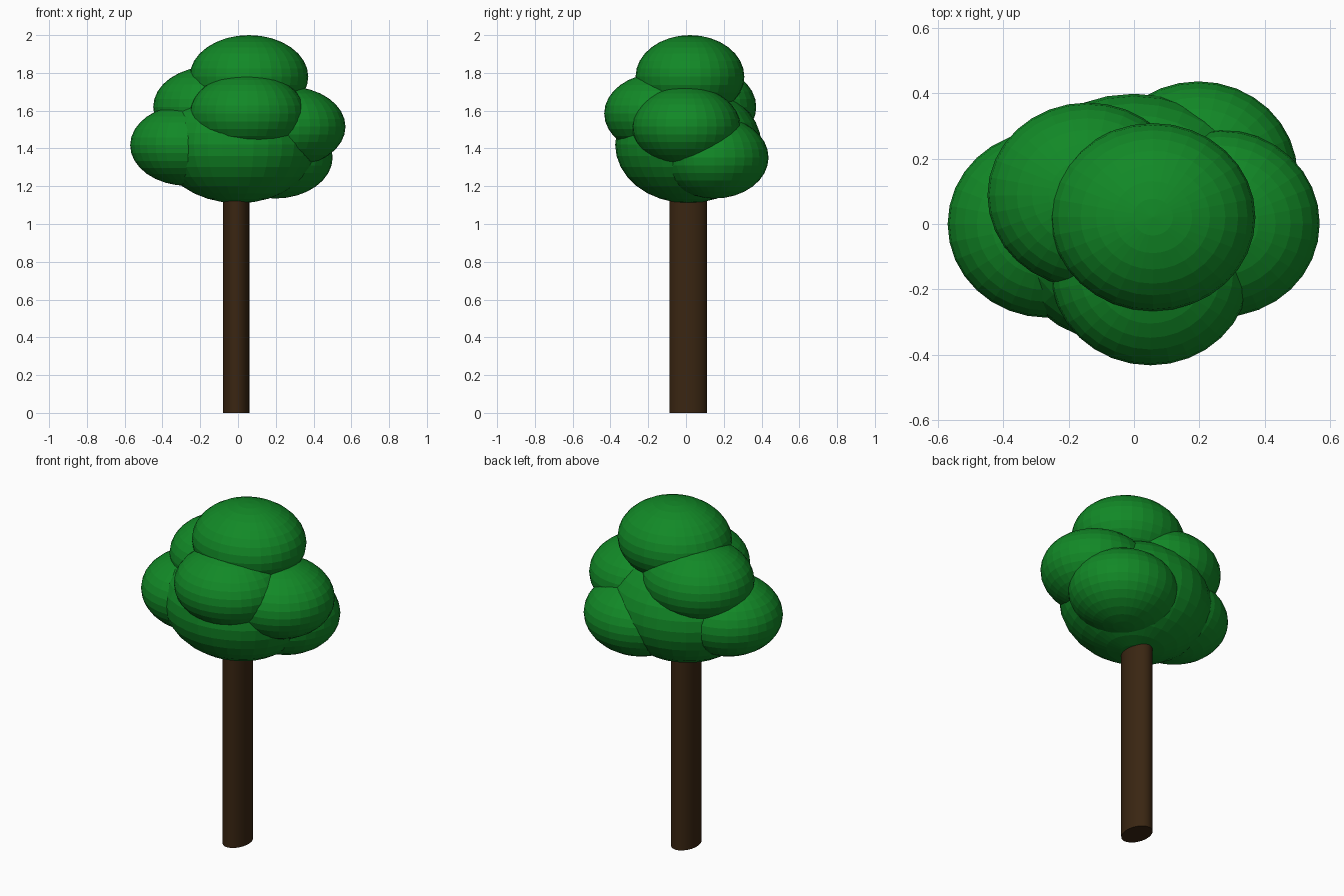
import bpy

if "Cube" in bpy.data.objects:
    bpy.data.objects.remove(bpy.data.objects["Cube"])


def material(name, rgb):
    m = bpy.data.materials.new(name)
    m.diffuse_color = (*rgb, 1.0)
    m.use_nodes = True
    m.node_tree.nodes["Principled BSDF"].inputs["Base Color"].default_value = m.diffuse_color
    return m


leaf_green = material("leaf green", (0.006, 0.25, 0.02))
bark_brown = material("bark brown", (0.042, 0.019, 0.006))


def finish(name, mat, scale):
    ob = bpy.context.object
    ob.name = name
    ob.scale = scale
    ob.data.materials.append(mat)
    bpy.ops.object.transform_apply(location=False, rotation=False, scale=True)
    return ob


# Trunk: oval cylinder reaching into the crown
trunk_top = 1.35
bpy.ops.mesh.primitive_cylinder_add(vertices=32, radius=1, depth=1,
                                    location=(-0.01, 0.012, trunk_top / 2))
finish("trunk", bark_brown, (0.07, 0.1, trunk_top))
bpy.ops.object.shade_smooth_by_angle()

# Crown: one large core with overlapping flattened leaf clumps
clumps = {
    "crown_core": ((0.0, 0.012, 1.42), (0.42, 0.387, 0.31)),
    "crown_top": ((0.058, 0.021, 1.78), (0.314, 0.288, 0.22)),
    "crown_front": ((0.05, -0.145, 1.585), (0.306, 0.288, 0.213)),
    "crown_right": ((0.265, 0.002, 1.515), (0.304, 0.287, 0.213)),
    "crown_back_right": ((0.197, 0.15, 1.352), (0.304, 0.287, 0.217)),
    "crown_left": ((-0.267, 0.0, 1.417), (0.304, 0.287, 0.215)),
    "crown_back_left": ((-0.142, 0.088, 1.62), (0.307, 0.284, 0.215)),
}
for name, (centre, radii) in clumps.items():
    bpy.ops.mesh.primitive_uv_sphere_add(segments=32, ring_count=16, radius=1,
                                         location=centre)
    finish(name, leaf_green, radii)
